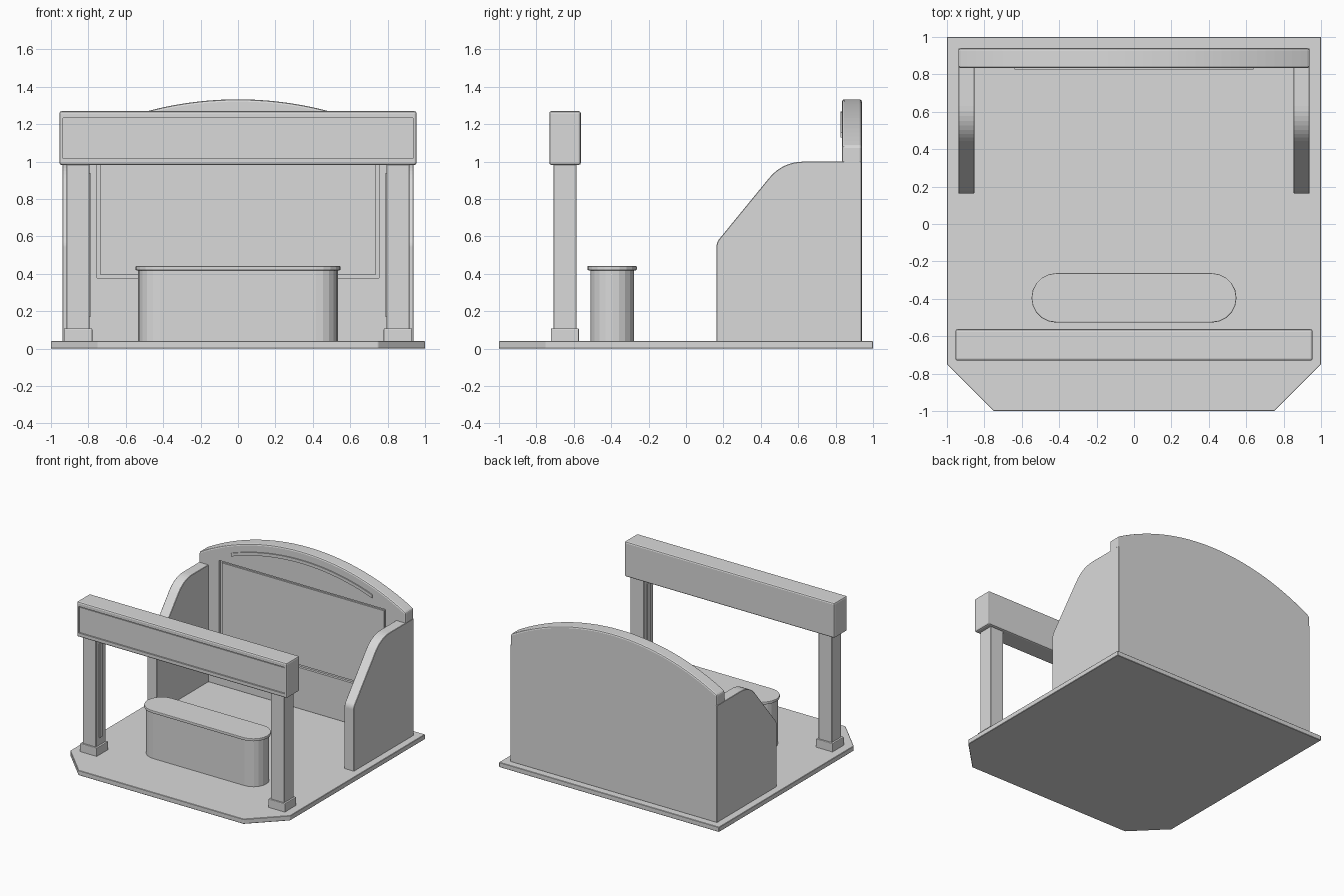
import bpy, bmesh, math
from mathutils import Vector

if "Cube" in bpy.data.objects:
    bpy.data.objects.remove(bpy.data.objects["Cube"])

grey = bpy.data.materials.new("light_grey")
grey.diffuse_color = (0.7, 0.7, 0.7, 1)
grey.use_nodes = True
grey.node_tree.nodes["Principled BSDF"].inputs["Base Color"].default_value = grey.diffuse_color


def activate(ob):
    bpy.ops.object.select_all(action='DESELECT')
    ob.select_set(True)
    bpy.context.view_layer.objects.active = ob


def prism(name, pts, place, lo, hi, bevel=0.0, segs=2):
    """Extrude a 2D outline from lo to hi; place(u, v, w) maps it to x, y, z."""
    bm = bmesh.new()
    a = [bm.verts.new(place(u, v, lo)) for u, v in pts]
    b = [bm.verts.new(place(u, v, hi)) for u, v in pts]
    bm.faces.new(a)
    bm.faces.new(b[::-1])
    n = len(pts)
    for i in range(n):
        j = (i + 1) % n
        bm.faces.new((a[i], b[i], b[j], a[j]))
    bmesh.ops.recalc_face_normals(bm, faces=bm.faces)
    me = bpy.data.meshes.new(name)
    bm.to_mesh(me)
    bm.free()
    me.materials.append(grey)
    ob = bpy.data.objects.new(name, me)
    bpy.context.collection.objects.link(ob)
    activate(ob)
    if bevel:
        m = ob.modifiers.new("soft_edges", 'BEVEL')
        m.width, m.segments = bevel, segs
        m.limit_method, m.angle_limit = 'ANGLE', math.radians(40)
        bpy.ops.object.modifier_apply(modifier=m.name)
    return ob


def flat(u, v, w):      # outline in plan, extruded up
    return (u, v, w)


def facing(u, v, w):    # outline seen from the front, extruded in y
    return (u, w, v)


def sideways(u, v, w):  # outline seen from the side, extruded in x
    return (w, u, v)


def rect(u0, u1, v0, v1):
    return [(u0, v0), (u1, v0), (u1, v1), (u0, v1)]


def panel(ob, name, u0, u1, v0, v1, y, gap, depth, sink):
    """Cut a recess into a front face and set a slightly smaller panel in it."""
    cut = prism("recess_cutter", rect(u0, u1, v0, v1), facing, y - depth, y + depth)
    cut.hide_render = True
    m = ob.modifiers.new("recess", 'BOOLEAN')
    m.operation, m.solver, m.object = 'DIFFERENCE', 'EXACT', cut
    activate(ob)
    bpy.ops.object.modifier_apply(modifier=m.name)
    bpy.data.objects.remove(cut)
    prism(name, rect(u0 + gap, u1 - gap, v0 + gap, v1 - gap), facing,
          y + sink, y + depth + 0.002)


def arch(half, top, n=40):
    """Points on the shared arch curve, right to left."""
    R = 1.892
    xs = [half - 2 * half * i / n for i in range(n + 1)]
    return [(x, top - R + math.sqrt(R * R - x * x)) for x in xs]


def stadium(half_x, r, cy, n=10):
    c = half_x - r
    pts = []
    for cx, start in ((c, -90), (-c, 90)):
        for i in range(n + 1):
            t = math.radians(start + 180 * i / n)
            pts.append((cx + r * math.cos(t), cy + r * math.sin(t)))
    return pts


def rounded(pts, radii, n=8):
    """Round selected corners of an outline with quadratic curves."""
    out = []
    for i, p in enumerate(pts):
        p, r = Vector(p), radii[i]
        if not r:
            out.append(tuple(p))
            continue
        a = p + (Vector(pts[i - 1]) - p).normalized() * r
        b = p + (Vector(pts[(i + 1) % len(pts)]) - p).normalized() * r
        for k in range(n + 1):
            t = k / n
            out.append(tuple(a * (1 - t) ** 2 + p * 2 * t * (1 - t) + b * t * t))
    return out


# Floor slab with clipped front corners
prism("floor", [(-1, 1), (-1, -0.75), (-0.75, -1), (0.75, -1), (1, -0.75), (1, 1)],
      flat, 0, 0.04, 0.003, 1)

# Arched back wall with an inset panel
wall = prism("back_wall", [(-0.938, 0.03), (0.938, 0.03)] + arch(0.938, 1.333),
             facing, 0.834, 0.94, 0.012)
panel(wall, "wall_panel", -0.755, 0.755, 0.378, 1.063, 0.834, 0.018, 0.02, 0.008)

# Thin raised trim following the arch
prism("arch_trim", arch(0.64, 1.267) + arch(0.64, 1.241)[::-1], facing, 0.825, 0.84)

# Counter
prism("counter_body", stadium(0.534, 0.117, -0.394), flat, 0.035, 0.425)
prism("counter_top", stadium(0.548, 0.132, -0.395), flat, 0.419, 0.442, 0.005)

# Front beam with an inset sign panel
beam = prism("front_beam", rect(-0.955, 0.955, 0.982, 1.27), facing, -0.731, -0.562, 0.012)
panel(beam, "sign_panel", -0.936, 0.936, 1.016, 1.234, -0.731, 0.007, 0.012, 0.005)

# Mirrored side walls and posts
side_profile = rounded([(0.163, 0.03), (0.163, 0.568), (0.516, 1.0), (0.9395, 1.0), (0.9395, 0.03)],
                       [0, 0.025, 0.115, 0, 0])
for s, tag in ((-1, "left"), (1, "right")):
    prism("side_wall_" + tag, side_profile, sideways, s * 0.853, s * 0.9395, 0.003, 1)
    x = s * 0.855
    prism("post_" + tag, rect(x - 0.061, x + 0.061, -0.709, -0.586), flat, 0.035, 0.985, 0.003, 1)
    prism("post_base_" + tag, rect(x - 0.076, x + 0.076, -0.722, -0.572), flat, 0.035, 0.108, 0.005)
    prism("post_strip_" + tag, rect(-0.669, -0.625, 0.17, 0.94), sideways, s * 0.797, s * 0.788)
